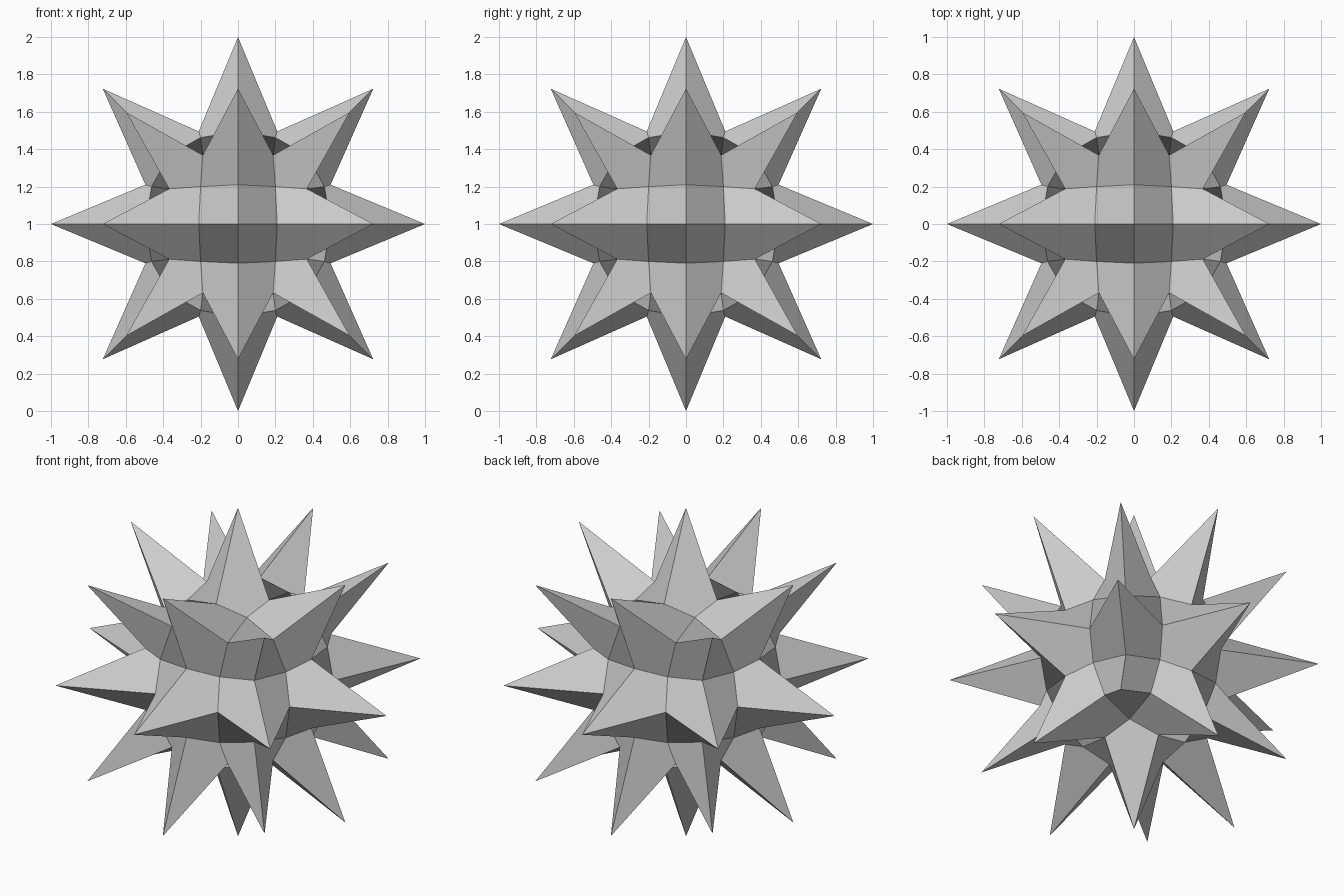
import bpy, bmesh
from mathutils import Vector

if "Cube" in bpy.data.objects:
    bpy.data.objects.remove(bpy.data.objects["Cube"])

# A cube skinned with 4x4 quads per side; each kind of grid point is moved
# to a spike tip or a valley point, giving 26 spikes with full cube symmetry.
PLACE = {
    (2, 0, 0): {2: 1.0, 0: 0},               # face-centre spike tip
    (2, 2, 0): {2: 0.723, 0: 0},             # edge spike tip
    (2, 2, 2): {2: 0.597},                   # corner spike tip
    (2, 1, 0): {2: 0.495, 1: 0.21, 0: 0},    # valley between face and edge spikes
    (2, 2, 1): {2: 0.368, 1: 0.188},         # valley between edge and corner spikes
    (2, 1, 1): {2: 0.462, 1: 0.20},          # valley where four spikes meet
}

bm = bmesh.new()
verts = {}


def point(key):
    """Shared vertex for an integer grid point on the cube surface."""
    if key not in verts:
        table = PLACE[tuple(sorted((abs(k) for k in key), reverse=True))]
        co = [table[abs(k)] * (1 if k > 0 else -1) for k in key]
        verts[key] = bm.verts.new(Vector(co) + Vector((0, 0, 1)))
    return verts[key]


# Six cube sides, each a 4x4 grid of quads
for axis in range(3):
    for side in (-2, 2):
        for i in range(-2, 2):
            for j in range(-2, 2):
                quad = []
                for a, b in ((i, j), (i + 1, j), (i + 1, j + 1), (i, j + 1)):
                    key = [0, 0, 0]
                    key[axis], key[(axis + 1) % 3], key[(axis + 2) % 3] = side, a, b
                    quad.append(point(tuple(key)))
                if (i + j) % 2 == 0:      # start on a ridge foot so the quad creases there
                    quad = quad[1:] + quad[:1]
                if side < 0:              # keep normals outward, same starting corner
                    quad = [quad[0]] + quad[:0:-1]
                bm.faces.new(quad)

mesh = bpy.data.meshes.new("spiked_ball")
bm.to_mesh(mesh)
bm.free()
bpy.context.collection.objects.link(bpy.data.objects.new("spiked_ball", mesh))
